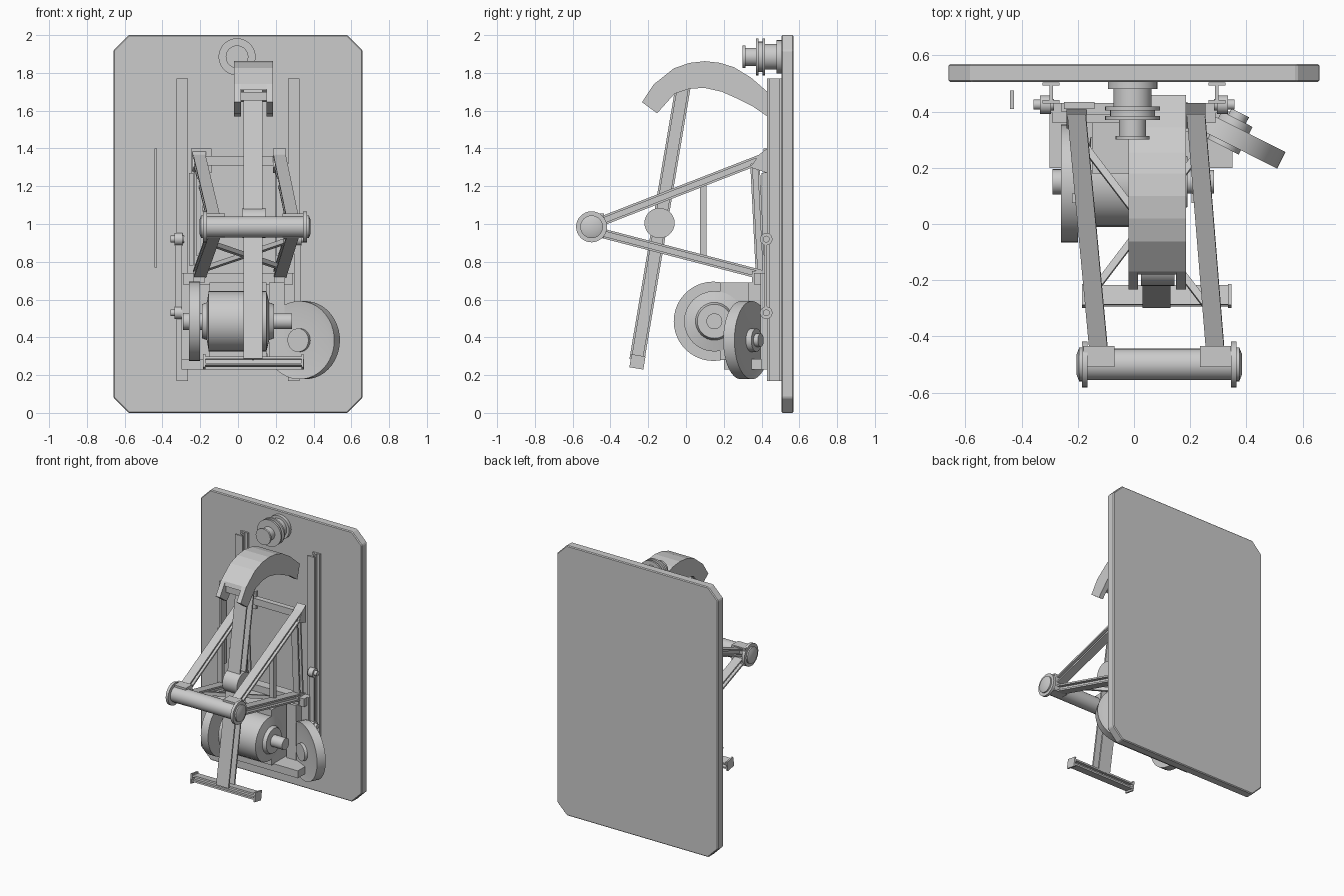
import bpy, bmesh, math
from mathutils import Vector

cube = bpy.data.objects.get("Cube")
if cube:
    bpy.data.objects.remove(cube)

grey = bpy.data.materials.new("plain grey")
grey.use_nodes = True
grey.diffuse_color = (0.6, 0.6, 0.6, 1)
grey.node_tree.nodes["Principled BSDF"].inputs["Base Color"].default_value = (0.6, 0.6, 0.6, 1)


def finish(name, bm, smooth=False):
    bmesh.ops.recalc_face_normals(bm, faces=bm.faces[:])
    mesh = bpy.data.meshes.new(name)
    bm.to_mesh(mesh)
    bm.free()
    mesh.materials.append(grey)
    obj = bpy.data.objects.new(name, mesh)
    bpy.context.collection.objects.link(obj)
    if smooth:
        bpy.ops.object.select_all(action='DESELECT')
        obj.select_set(True)
        bpy.context.view_layer.objects.active = obj
        bpy.ops.object.shade_smooth_by_angle(angle=math.radians(30))
    return obj


def prism(name, outline, start, u, v, along):
    """Extrude an outline, drawn in the u-v plane at start, by a vector."""
    bm = bmesh.new()
    start, u, v, along = (Vector(q) for q in (start, u, v, along))
    face = bm.faces.new([bm.verts.new(start + u * p + v * q) for p, q in outline])
    out = bmesh.ops.extrude_face_region(bm, geom=[face])
    bmesh.ops.translate(bm, vec=along, verts=[g for g in out["geom"] if isinstance(g, bmesh.types.BMVert)])
    return finish(name, bm)


def rect(w, t):
    return [(-w / 2, -t / 2), (w / 2, -t / 2), (w / 2, t / 2), (-w / 2, t / 2)]


def i_section(w, t, f=0.012):
    half = [(w / 2, -t / 2), (w / 2, f - t / 2), (f / 2, f - t / 2),
            (f / 2, t / 2 - f), (w / 2, t / 2 - f), (w / 2, t / 2)]
    return half + [(-p, q) for p, q in reversed(half)]


def beam(name, a, b, outline):
    """A straight member from a to b, its width kept close to the x axis."""
    a, b = Vector(a), Vector(b)
    d = (b - a).normalized()
    v = d.cross(Vector((1, 0, 0)))
    v = v.normalized() if v.length > 0.01 else Vector((0, 0, 1))
    return prism(name, outline, a, v.cross(d).normalized(), v, b - a)


def box(name, x0, x1, y0, y1, z0, z1):
    return prism(name, [(x0, z0), (x1, z0), (x1, z1), (x0, z1)],
                 (0, y0, 0), (1, 0, 0), (0, 0, 1), (0, y1 - y0, 0))


def lathe(name, center, axis, profile, n=32):
    """Revolve (distance, radius) pairs about an axis through center."""
    bm = bmesh.new()
    d = Vector(axis).normalized()
    u = d.orthogonal().normalized()
    v = d.cross(u)
    rings = []
    for h, r in profile:
        angles = [2 * math.pi * i / n for i in range(n)]
        rings.append([bm.verts.new(Vector(center) + d * h + (u * math.cos(a) + v * math.sin(a)) * r) for a in angles])
    for lo, hi in zip(rings, rings[1:]):
        for i in range(n):
            bm.faces.new((lo[i], lo[(i + 1) % n], hi[(i + 1) % n], hi[i]))
    bm.faces.new(rings[0])
    bm.faces.new(rings[-1])
    return finish(name, bm, True)


# Back board with clipped corners
w, c = 0.66, 0.08
board = prism("back_board", [(-w + c, 0), (w - c, 0), (w, c), (w, 2 - c), (w - c, 2), (-w + c, 2), (-w, 2 - c), (-w, c)],
              (0, 0.505, 0), (1, 0, 0), (0, 0, 1), (0, 0.065, 0))
bevel = board.modifiers.new("edge", 'BEVEL')
bevel.width = 0.006
bevel.segments = 1

# Guide rails, rollers and roller links
for s, side in ((-1, "right"), (1, "left")):
    beam(side + "_rail", (s * 0.295, 0.467, 0.17), (s * 0.295, 0.467, 1.77), i_section(0.06, 0.075))
    for z, level in ((0.53, "lower"), (0.92, "upper")):
        lathe(f"{side}_{level}_roller", (s * 0.315, 0.425, z), (s, 0, 0),
              [(-0.03, 0.02), (-0.02, 0.02), (-0.02, 0.033), (0.02, 0.033), (0.02, 0.018), (0.042, 0.018)], 16)
    box(side + "_roller_link", s * 0.315 - 0.018, s * 0.315 + 0.018, 0.415, 0.428, 0.53, 0.92)

# Top pulley
lathe("top_pulley", (-0.005, 0.3, 1.885), (0, 1, 0),
      [(0, 0.06), (0.014, 0.06), (0.014, 0.048), (0.07, 0.048), (0.07, 0.098), (0.085, 0.098),
       (0.085, 0.08), (0.105, 0.08), (0.105, 0.098), (0.118, 0.098), (0.118, 0.068), (0.18, 0.068),
       (0.18, 0.088), (0.206, 0.088)])

# Curved head: two cheeks under a curved top skin
outer = [(-0.233, 1.645), (-0.17, 1.74), (-0.063, 1.825), (0.02, 1.853), (0.1, 1.862), (0.18, 1.853),
         (0.254, 1.83), (0.344, 1.775), (0.46, 1.675)]
inner = [(0.43, 1.57), (0.35, 1.625), (0.28, 1.66), (0.19, 1.7), (0.1, 1.72), (0.02, 1.717), (-0.06, 1.69), (-0.153, 1.586)]
skin = outer[1:] + [(y - 0.01, z - 0.03) for y, z in reversed(outer[1:])]
for name, outline, x, t in (("head_right_cheek", outer + inner, -0.02, 0.035),
                            ("head_left_cheek", outer + inner, 0.15, 0.035),
                            ("head_top_skin", skin, 0.015, 0.135)):
    prism(name, outline, (x, 0, 0), (0, 1, 0), (0, 0, 1), (t, 0, 0))
box("head_front_bar", 0.015, 0.15, -0.16, -0.13, 1.655, 1.7)

# Leaning post with hub and foot bar
beam("leaning_post", (0.08, -0.26, 0.28), (0.08, -0.015, 1.73), i_section(0.1, 0.08))
lathe("post_hub", (0.08, -0.14, 1.005), (1, 0, 0), [(-0.055, 0.08), (0.065, 0.08)])
tilt = Vector((0, 0.165, 0.986))
flat = Vector((0, 0.986, -0.165))
prism("foot_bar", i_section(0.07, 0.045), (-0.175, -0.255, 0.27), flat, tilt, (0.515, 0, 0))
for x, side in ((-0.185, "right"), (0.335, "left")):
    prism(side + "_foot_plate", rect(0.075, 0.07), (x, -0.257, 0.27), flat, tilt, (0.012, 0, 0))

# Front cross tube
lathe("front_tube", (0.09, -0.5, 0.985), (1, 0, 0),
      [(-0.295, 0.035), (-0.285, 0.06), (-0.275, 0.06), (-0.275, 0.082), (-0.255, 0.082), (-0.255, 0.056),
       (0.255, 0.056), (0.255, 0.082), (0.275, 0.082), (0.275, 0.06), (0.285, 0.06), (0.295, 0.035)])


# Triangular side frames
def low(y):
    return 0.955 - 0.26 * (y + 0.46)


for side, back, front in (("right", -0.205, -0.125), ("left", 0.22, 0.29)):
    beam(side + "_upper_arm", (front, -0.46, 1.01), (back, 0.4, 1.345), i_section(0.065, 0.05))
    beam(side + "_lower_arm", (front, -0.46, 0.955), (back, 0.4, low(0.4)), i_section(0.065, 0.05))
    box(side + "_arm_clamp", front - 0.055, front + 0.055, -0.51, -0.435, 0.925, 1.055)
    beam(side + "_frame_upright", (back, 0.395, 0.72), (back, 0.365, 1.32), i_section(0.05, 0.05))
    prism(side + "_upper_gusset", [(0.34, 1.3), (0.43, 1.27), (0.43, 1.4), (0.39, 1.37)],
          (back - 0.035, 0, 0), (0, 1, 0), (0, 0, 1), (0.07, 0, 0))
    x = back + (0.025 if side == "left" else -0.02)
    box(side + "_frame_strut", back - 0.015, back + 0.02, 0.075, 0.108, 0.83, 1.24)
    box(side + "_frame_foot", back - 0.03, back + 0.03, 0.35, 0.43, 0.69, 0.75)
box("right_top_bracket", -0.25, -0.14, 0.41, 0.435, 1.27, 1.4)
box("frame_cross_bar", -0.2, 0.22, 0.39, 0.43, 1.31, 1.36)
box("guide_bar", -0.26, -0.235, 0.4, 0.43, 0.78, 1.27)
for name, a, b in (("brace_a", (-0.17, 0.27), (0.25, -0.28)), ("brace_b", (-0.13, -0.22), (0.22, 0.24))):
    beam(name, (a[0], a[1], low(a[1])), (b[0], b[1], low(b[1])), rect(0.025, 0.025))

# Motor mount and carriage
box("carriage_plate", -0.3, 0.3, 0.395, 0.43, 0.23, 0.74)
box("carriage_top_beam", -0.29, 0.29, 0.36, 0.43, 0.68, 0.74)
box("mount_shelf", -0.3, 0.35, 0.2, 0.4, 0.23, 0.285)
box("motor_cradle", -0.15, 0.15, 0.18, 0.36, 0.28, 0.69)
box("mount_side_plate", 0.165, 0.245, 0.33, 0.4, 0.28, 0.69)

# Motor drum, shaft, belt wheel and front boss
lathe("motor", (0, 0.15, 0.485), (1, 0, 0),
      [(-0.29, 0.045), (-0.19, 0.045), (-0.19, 0.09), (-0.165, 0.1), (-0.155, 0.16), (0.15, 0.16), (0.165, 0.1),
       (0.19, 0.09), (0.19, 0.042), (0.285, 0.042)])
lathe("belt_wheel", (0, 0.145, 0.485), (1, 0, 0),
      [(-0.26, 0.09), (-0.245, 0.09), (-0.245, 0.16), (-0.26, 0.17), (-0.26, 0.21), (-0.2, 0.21), (-0.2, 0.1)], 40)
lathe("motor_boss", (0, 0.02, 0.485), (0, 1, 0), [(0, 0.028), (0.1, 0.028)], 16)

# Angled wheel with hub
lathe("angled_wheel", (0.34, 0.32, 0.385), (0.45, 0.89, 0),
      [(-0.05, 0.03), (-0.05, 0.062), (-0.028, 0.062), (-0.028, 0.17), (-0.033, 0.207), (0.033, 0.207),
       (0.028, 0.17), (0.028, 0.062), (0.06, 0.062), (0.06, 0.035), (0.085, 0.035)], 40)

# Loose flat strip beside the rails
box("side_strip", -0.442, -0.428, 0.41, 0.475, 0.77, 1.4)
